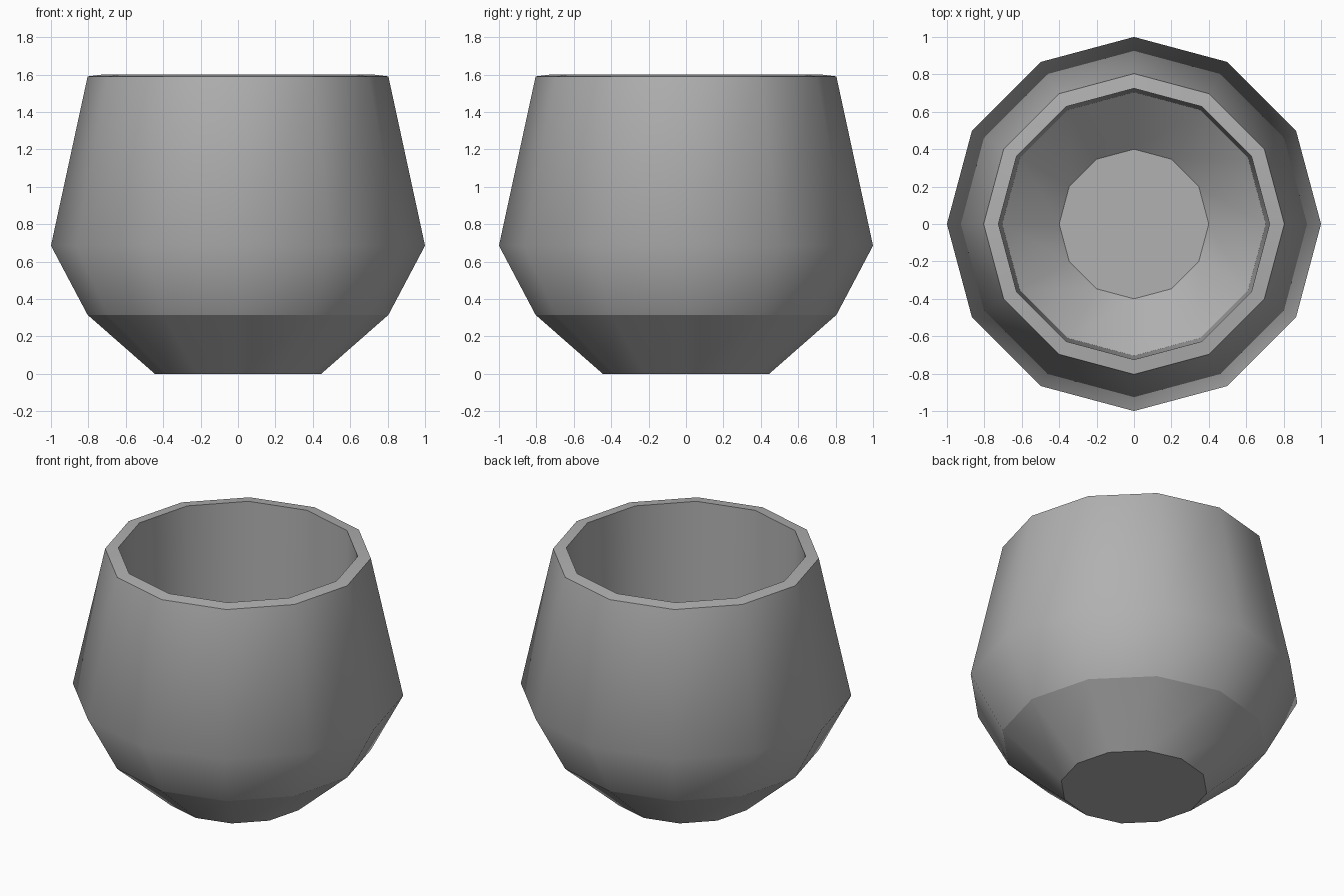
import bpy, bmesh, math

if "Cube" in bpy.data.objects:
    bpy.data.objects.remove(bpy.data.objects["Cube"])

SIDES = 12

# Closed wall profile: (radius, height, hard crease?)
PROFILE = [
    (0.445, 0.00, True),   # outer foot
    (0.804, 0.315, True),  # outer lower bend
    (1.00, 0.685, False),  # outer belly
    (0.804, 1.59, True),   # outer rim
    (0.725, 1.60, True),   # inner rim
    (0.705, 0.345, True),  # foot of the straight inner wall
    (0.40, 0.08, True),    # inner floor
]


def ring(bm, r, z):
    return [bm.verts.new((r * math.cos(2 * math.pi * i / SIDES),
                          r * math.sin(2 * math.pi * i / SIDES), z))
            for i in range(SIDES)]


bm = bmesh.new()
rings = [ring(bm, r, z) for r, z, _ in PROFILE]

# Walls between neighbouring rings
for a, b in zip(rings, rings[1:]):
    for i in range(SIDES):
        j = (i + 1) % SIDES
        bm.faces.new((a[i], a[j], b[j], b[i]))

# Underside and inner floor
bm.faces.new(rings[0][::-1])
bm.faces.new(rings[-1])

# Smooth shading with hard creases around chosen rings
for f in bm.faces:
    f.smooth = True
for vs, (_, _, hard) in zip(rings, PROFILE):
    if hard:
        for i in range(SIDES):
            bm.edges.get((vs[i], vs[(i + 1) % SIDES])).smooth = False

mesh = bpy.data.meshes.new("cup")
bm.to_mesh(mesh)
bm.free()
cup = bpy.data.objects.new("cup", mesh)
bpy.context.collection.objects.link(cup)

# Darker grey
grey = bpy.data.materials.new("dark_grey")
grey.diffuse_color = (0.437, 0.437, 0.437, 1)
grey.use_nodes = True
grey.node_tree.nodes["Principled BSDF"].inputs["Base Color"].default_value = grey.diffuse_color
mesh.materials.append(grey)
